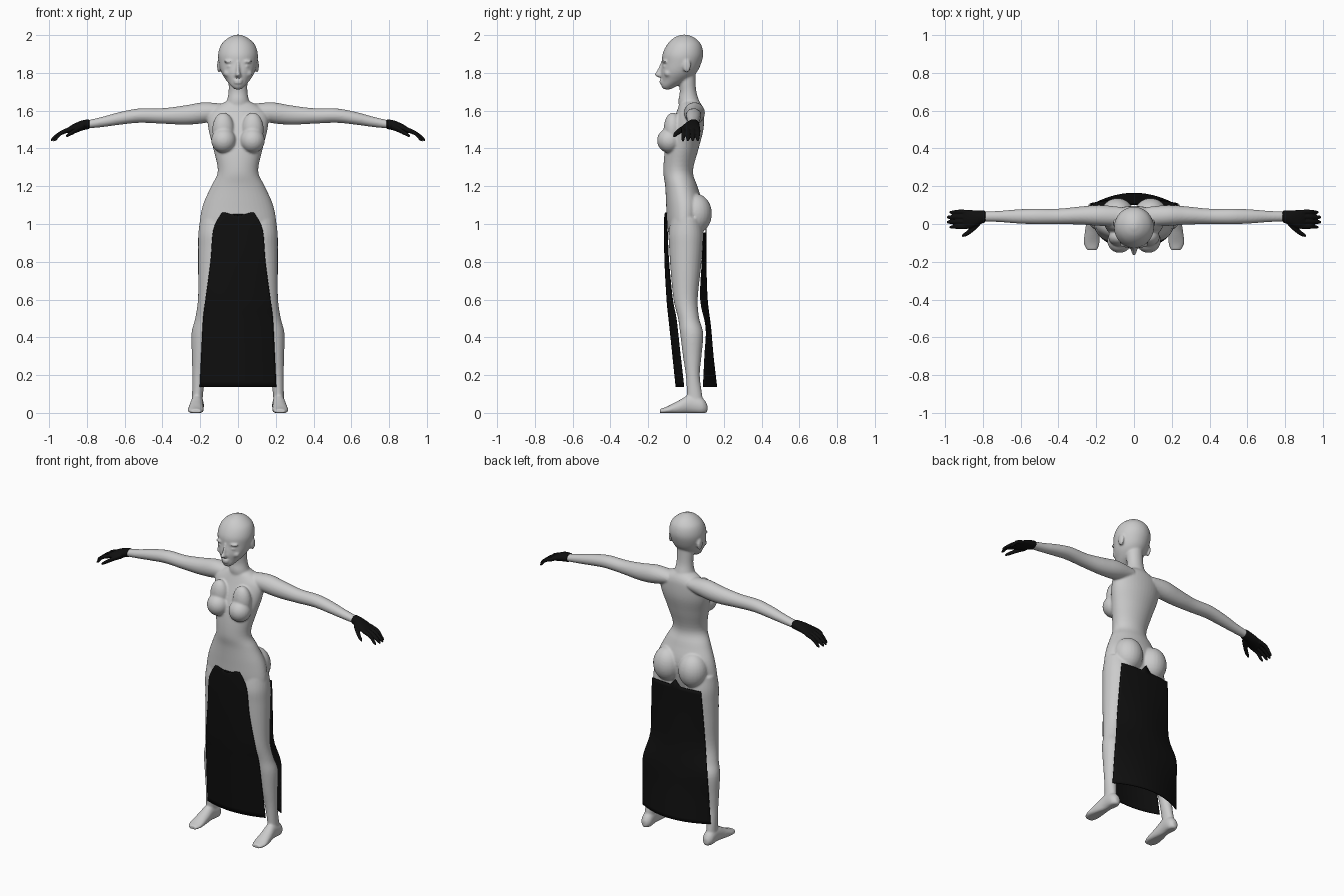
import bpy, bmesh, math
from mathutils import Matrix, Vector

cube = bpy.data.objects.get("Cube")
if cube:
    bpy.data.objects.remove(cube, do_unlink=True)


def material(name, value):
    mat = bpy.data.materials.new(name)
    mat.use_nodes = True
    color = (value, value, value, 1)
    mat.diffuse_color = color
    mat.node_tree.nodes["Principled BSDF"].inputs["Base Color"].default_value = color
    return mat


grey = material("light_grey", 0.6)
black = material("soft_black", 0.005)


def spline(rows, steps=5):
    """Smoothly interpolate a list of tuples."""
    rows = [Vector(r) for r in rows]
    padded = [rows[0]] + rows + [rows[-1]]
    out = []
    for a, b, c, d in zip(padded, padded[1:], padded[2:], padded[3:]):
        for i in range(steps):
            t = i / steps
            out.append(b + (c - a) * (t / 2) + (a * 2 - b * 5 + c * 4 - d) * (t * t / 2)
                       + (b * 3 - a - c * 3 + d) * (t ** 3 / 2))
    return out + [rows[-1]]


def loft(bm, rings, axis="z", side=1, sides=28):
    """Closed tube through rings of (x, y, z, radius, radius) across an axis."""
    loops = []
    for x, y, z, a, b in spline(rings):
        loop = []
        for k in range(sides):
            angle = math.tau * k / sides
            u, v = a * math.cos(angle), b * math.sin(angle)
            dx, dy, dz = {"x": (0, u, v), "y": (u, 0, v), "z": (u, v, 0)}[axis]
            loop.append(bm.verts.new((side * (x + dx), y + dy, max(0, z + dz))))
        loops.append(loop)
    for lower, upper in zip(loops, loops[1:]):
        for k in range(sides):
            n = (k + 1) % sides
            bm.faces.new((lower[k], lower[n], upper[n], upper[k]))
    bm.faces.new(loops[0])
    bm.faces.new(loops[-1])


def trunk(bm, rows):
    """Upright loft from rows of (height, half width, front y, back y)."""
    loft(bm, [(0, (f + b) / 2, z, w, (b - f) / 2) for z, w, f, b in rows], sides=40)


def ball(bm, center, radii, side=1):
    place = Matrix.Translation((side * center[0], center[1], center[2]))
    bmesh.ops.create_uvsphere(bm, u_segments=24, v_segments=16, radius=1,
                              matrix=place @ Matrix.Diagonal((*radii, 1)))


def link(name, mesh, mat):
    mesh.materials.clear()
    mesh.materials.append(mat)
    obj = bpy.data.objects.new(name, mesh)
    bpy.context.collection.objects.link(obj)
    return obj


def fuse(name, bm, mat, voxel, smoothing):
    """Merge overlapping volumes into one smooth skin."""
    bmesh.ops.recalc_face_normals(bm, faces=bm.faces)
    mesh = bpy.data.meshes.new(name)
    bm.to_mesh(mesh)
    bm.free()
    obj = link(name, mesh, mat)
    remesh = obj.modifiers.new("merge", "REMESH")
    remesh.mode = "VOXEL"
    remesh.voxel_size = voxel
    relax = obj.modifiers.new("relax", "SMOOTH")
    relax.factor = 0.5
    relax.iterations = smoothing
    graph = bpy.context.evaluated_depsgraph_get()
    skin = bpy.data.meshes.new_from_object(obj.evaluated_get(graph))
    skin.materials.clear()
    skin.materials.append(mat)
    skin.polygons.foreach_set("material_index", [0] * len(skin.polygons))
    skin.polygons.foreach_set("use_smooth", [True] * len(skin.polygons))
    obj.modifiers.clear()
    obj.data = skin


body = bmesh.new()
# Torso
trunk(body, [(1.65, .06, -.03, .07), (1.62, .12, -.04, .088), (1.58, .16, -.055, .095),
             (1.5, .156, -.085, .092), (1.4, .131, -.11, .067), (1.28, .107, -.12, .037),
             (1.2, .142, -.11, .06), (1.1, .186, -.105, .09), (1, .203, -.1, .08),
             (.92, .19, -.085, .06), (.88, .12, -.06, .04)])
# Neck
trunk(body, [(1.58, .085, -.03, .09), (1.65, .06, -.04, .07), (1.7, .05, -.033, .055),
             (1.76, .05, -.04, .05), (1.82, .05, -.05, .05)])
# Head and nose
trunk(body, [(1.713, .018, -.118, -.08), (1.73, .037, -.13, -.05), (1.76, .062, -.13, .01),
             (1.8, .087, -.133, .055), (1.85, .101, -.127, .08), (1.9, .105, -.124, .091),
             (1.95, .089, -.1, .08), (1.985, .052, -.065, .047), (2.002, .014, -.025, .007)])
trunk(body, [(1.86, .008, -.132, -.1), (1.81, .011, -.154, -.1), (1.79, .016, -.168, -.1),
             (1.776, .014, -.145, -.1)])
# Lips
for height in (1.748, 1.76):
    ball(body, (0, -.128, height), (.024, .013, .007))

for s in (1, -1):
    # Face details and ears
    ball(body, (.042, -.11, 1.86), (.032, .016, .009), s)
    ball(body, (.04, -.108, 1.834), (.019, .015, .008), s)
    ball(body, (.05, -.095, 1.797), (.026, .021, .02), s)
    ball(body, (.1, .004, 1.838), (.011, .022, .036), s)
    # Chest and seat
    ball(body, (.076, -.088, 1.442), (.066, .065, .066), s)
    ball(body, (.078, -.07, 1.5), (.058, .048, .09), s)
    ball(body, (.088, .052, 1.055), (.088, .085, .105), s)
    # Arm
    loft(body, [(.07, .04, 1.597, .05, .038), (.18, .045, 1.589, .055, .055),
                (.28, .045, 1.577, .048, .051), (.4, .04, 1.572, .041, .041),
                (.52, .04, 1.574, .041, .038), (.62, .04, 1.56, .037, .034),
                (.72, .04, 1.54, .029, .027), (.81, .04, 1.525, .026, .021)], "x", s)
    # Leg
    loft(body, [(.105, 0, 1.03, .095, .08), (.112, 0, .95, .098, .092),
                (.117, 0, .87, .094, .089), (.13, -.002, .75, .081, .079),
                (.146, -.002, .6, .066, .064), (.167, .014, .5, .06, .056),
                (.185, .03, .42, .061, .061), (.196, .033, .3, .048, .049),
                (.206, .036, .2, .036, .037), (.214, .045, .1, .029, .04),
                (.217, .05, .03, .03, .045)], "z", s)
    # Foot
    loft(body, [(.215, .113, .025, .015, .02), (.215, .085, .035, .034, .045),
                (.217, .02, .045, .034, .05), (.221, -.04, .028, .039, .037),
                (.224, -.1, .014, .042, .02), (.222, -.138, .008, .028, .013)], "y", s)
fuse("body", body, grey, 0.006, 5)

# Gloves with four fingers and a thumb
for s, name in ((1, "left_glove"), (-1, "right_glove")):
    glove = bmesh.new()
    loft(glove, [(.787, .04, 1.529, .031, .026), (.83, .032, 1.521, .04, .026),
                 (.875, .024, 1.507, .05, .02), (.905, .024, 1.494, .045, .014)], "x", s)
    for i in range(4):
        y = .064 - .026 * i
        tip = .972 + (.018 if i in (1, 2) else .004)
        loft(glove, [(.885, y, 1.502, .012, .013), (.935, y, 1.483, .012, .013),
                     (tip - .015, y - .002, 1.455, .01, .012),
                     (tip, y - .002, 1.443, .006, .007)], "x", s, 12)
    loft(glove, [(.815, .01, 1.515, .018, .018), (.85, -.022, 1.5, .018, .015),
                 (.885, -.05, 1.48, .014, .012), (.91, -.062, 1.465, .007, .008)], "x", s, 12)
    fuse(name, glove, black, 0.004, 3)


def panel(name, rows, top_shape, columns=32):
    """Curved cloth from rows of (height, half width, middle y, edge y)."""
    bm = bmesh.new()
    grid = []
    for r, (z, w, mid, edge) in enumerate(spline(rows)):
        line = []
        for c in range(columns + 1):
            u = 2 * c / columns - 1
            lift = top_shape(abs(u)) if r == 0 else 0
            line.append(bm.verts.new((u * w, mid + (edge - mid) * u * u, z + lift)))
        grid.append(line)
    for upper, lower in zip(grid, grid[1:]):
        for c in range(columns):
            bm.faces.new((upper[c], lower[c], lower[c + 1], upper[c + 1]))
    bmesh.ops.recalc_face_normals(bm, faces=bm.faces)
    mesh = bpy.data.meshes.new(name)
    bm.to_mesh(mesh)
    bm.free()
    mesh.polygons.foreach_set("use_smooth", [True] * len(mesh.polygons))
    obj = link(name, mesh, black)
    solid = obj.modifiers.new("thickness", "SOLIDIFY")
    solid.thickness = 0.006
    solid.offset = 0


# Skirt panels
panel("skirt_front",
      [(1.06, .085, -.112, -.104), (.97, .13, -.113, -.1), (.8, .145, -.111, -.092),
       (.6, .172, -.1, -.072), (.5, .184, -.09, -.053), (.35, .192, -.074, -.036),
       (.137, .202, -.052, -.012)],
      lambda u: -.018 * max(0, 1 - u * 1.3))
panel("skirt_back",
      [(.955, .17, .106, .094), (.8, .18, .105, .086), (.6, .192, .112, .078),
       (.45, .224, .13, .107), (.3, .231, .143, .1), (.137, .238, .162, .092)],
      lambda u: .04 * max(0, 1 - u * 5))
